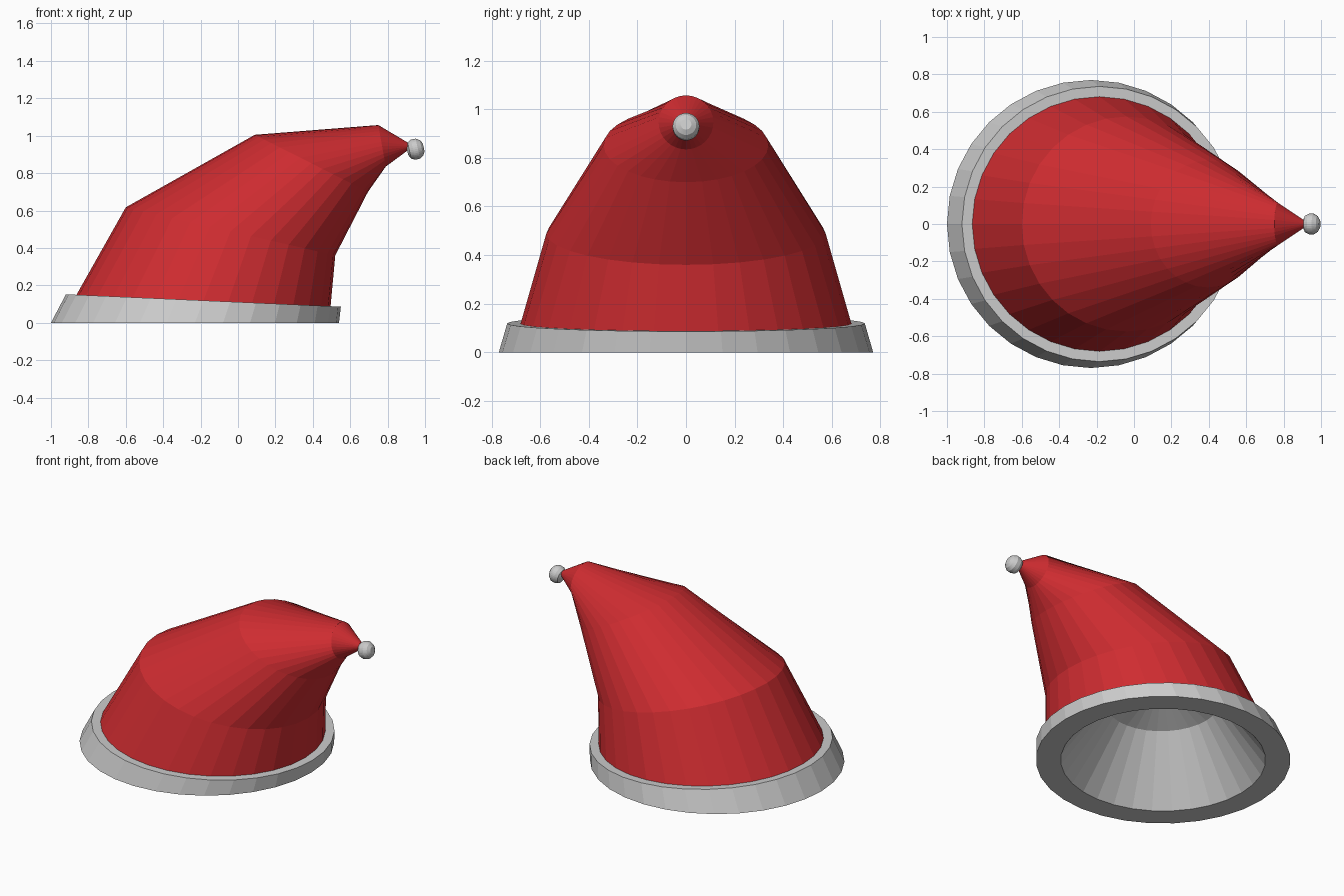
import bpy, bmesh
from math import cos, sin, pi
from mathutils import Vector

if "Cube" in bpy.data.objects:
    bpy.data.objects.remove(bpy.data.objects["Cube"])

SIDES = 32


def loft(name, rings, cap_start=False, cap_end=False, color=None):
    """Skin tilted circles; each ring is its left and right (x, z) points."""
    bm = bmesh.new()
    loops = []
    for (x1, z1), (x2, z2) in rings:
        p, q = Vector((x1, 0, z1)), Vector((x2, 0, z2))
        mid, u = (p + q) / 2, (q - p) / 2
        v = Vector((0, u.length, 0))
        loops.append([bm.verts.new(mid + u * cos(2 * pi * i / SIDES) + v * sin(2 * pi * i / SIDES))
                      for i in range(SIDES)])
    for a, b in zip(loops, loops[1:]):
        for i in range(SIDES):
            j = (i + 1) % SIDES
            bm.faces.new((a[i], a[j], b[j], b[i]))
    if cap_start:
        bm.faces.new(loops[0])
    if cap_end:
        bm.faces.new(loops[-1])
    bmesh.ops.recalc_face_normals(bm, faces=bm.faces)
    mesh = bpy.data.meshes.new(name)
    bm.to_mesh(mesh)
    bm.free()
    obj = bpy.data.objects.new(name, mesh)
    bpy.context.collection.objects.link(obj)
    if color:
        mat = bpy.data.materials.new(name + "_color")
        mat.diffuse_color = color
        mat.use_nodes = True
        mat.node_tree.nodes["Principled BSDF"].inputs["Base Color"].default_value = mat.diffuse_color
        mesh.materials.append(mat)
    return obj


# Red crown bending over to the right
crown_rings = [
    ((-0.865, 0.147), (0.495, 0.088)),
    ((-0.60, 0.617), (0.52, 0.36)),
    ((0.09, 1.005), (0.695, 0.70)),
    ((0.75, 1.057), (0.79, 0.835)),
    ((0.905, 0.965), (0.912, 0.925)),
]
loft("crown", crown_rings, cap_end=True, color=(0.62, 0.025, 0.03, 1))

# Grey brim with the hollow head opening underneath
brim_rings = [
    ((-0.27, 0.53), (-0.17, 0.52)),
    ((-0.57, 0.40), (0.11, 0.38)),
    ((-0.85, 0.0), (0.39, 0.0)),
    ((-1.0, 0.0), (0.54, 0.0)),
    ((-0.92, 0.152), (0.55, 0.086)),
    ((-0.865, 0.147), (0.495, 0.088)),
]
loft("brim", brim_rings, cap_start=True)

# Small grey pompom turned about the tip's tilted axis
center, ax, az = (0.944, 0.927), 0.975, 0.22
profile = [(-0.04, 0.022), (-0.028, 0.045), (-0.008, 0.055),
           (0.018, 0.055), (0.038, 0.042), (0.05, 0.022)]
pompom_rings = []
for t, r in profile:
    cx, cz = center[0] + t * ax, center[1] + t * az
    pompom_rings.append(((cx - r * az, cz + r * ax), (cx + r * az, cz - r * ax)))
loft("pompom", pompom_rings, cap_start=True, cap_end=True)
